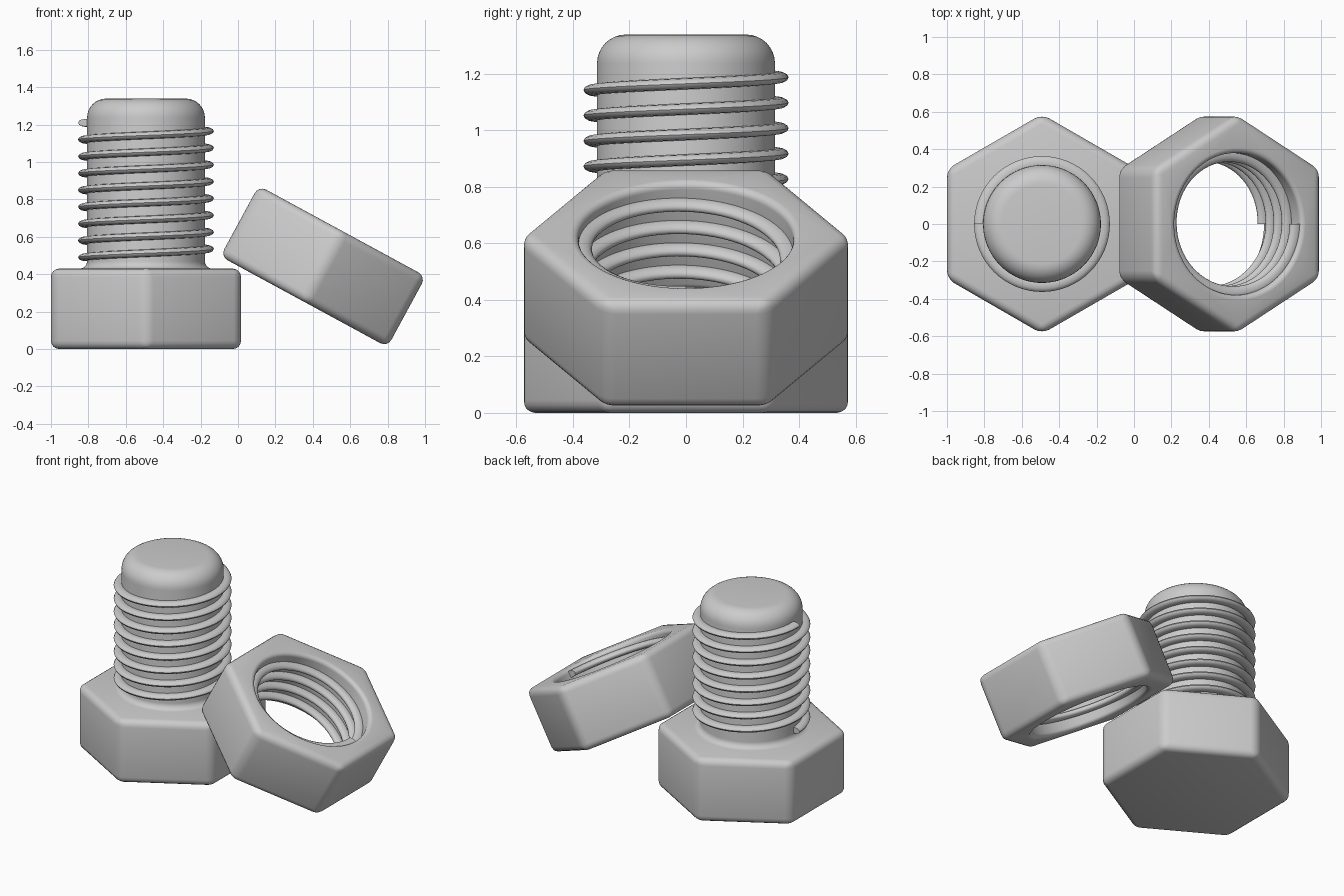
import bpy, bmesh
from math import sin, cos, pi, radians

if "Cube" in bpy.data.objects:
    bpy.data.objects.remove(bpy.data.objects["Cube"])

HEX_R, HEIGHT, PITCH = 0.587, 0.43, 0.09


def finish(name, bm, smooth_angle=35):
    bmesh.ops.recalc_face_normals(bm, faces=bm.faces)
    me = bpy.data.meshes.new(name)
    bm.to_mesh(me)
    bm.free()
    ob = bpy.data.objects.new(name, me)
    bpy.context.collection.objects.link(ob)
    smooth(ob, smooth_angle)
    return ob


def smooth(ob, angle=35):
    bpy.ops.object.select_all(action='DESELECT')
    ob.select_set(True)
    bpy.context.view_layer.objects.active = ob
    bpy.ops.object.shade_smooth_by_angle(angle=radians(angle))


def hex_block(name):
    """Rounded hexagonal prism centred on its origin, corners on +-y."""
    bm = bmesh.new()
    rings = [[bm.verts.new((HEX_R * cos(pi / 6 + i * pi / 3),
                            HEX_R * sin(pi / 6 + i * pi / 3), z)) for i in range(6)]
             for z in (-HEIGHT / 2, HEIGHT / 2)]
    bm.faces.new(rings[0][::-1])
    bm.faces.new(rings[1])
    for i in range(6):
        j = (i + 1) % 6
        bm.faces.new((rings[0][i], rings[0][j], rings[1][j], rings[1][i]))
    bmesh.ops.bevel(bm, geom=bm.edges[:], offset=0.045, segments=4,
                    profile=0.5, affect='EDGES')
    return finish(name, bm)


def lathe(name, profile, n=96):
    """Closed solid of revolution from (radius, z) points."""
    bm = bmesh.new()
    rings = [[bm.verts.new((r * cos(2 * pi * i / n), r * sin(2 * pi * i / n), z))
              for i in range(n)] for r, z in profile]
    for a, b in zip(rings, rings[1:]):
        for i in range(n):
            j = (i + 1) % n
            bm.faces.new((a[i], a[j], b[j], b[i]))
    bm.faces.new(rings[0][::-1])
    bm.faces.new(rings[-1])
    return finish(name, bm)


def thread(name, radius, depth, half_height, z0, turns, start, steps=64, sides=12):
    """Right-handed helical ridge with a rounded section and capped ends."""
    bm = bmesh.new()
    rings = []
    for k in range(turns * steps + 1):
        a, z = start + 2 * pi * k / steps, z0 + PITCH * k / steps
        ring = []
        for s in range(sides):
            t = 2 * pi * s / sides
            r = radius + depth * cos(t)
            ring.append(bm.verts.new((r * cos(a), r * sin(a), z + half_height * sin(t))))
        rings.append(ring)
    for a, b in zip(rings, rings[1:]):
        for s in range(sides):
            t = (s + 1) % sides
            bm.faces.new((a[s], a[t], b[t], b[s]))
    bm.faces.new(rings[0][::-1])
    bm.faces.new(rings[-1])
    return finish(name, bm, 50)


def arc(cr, cz, rad, a0, a1, n=8):
    return [(cr + rad * cos(radians(a0 + (a1 - a0) * i / n)),
             cz + rad * sin(radians(a0 + (a1 - a0) * i / n))) for i in range(n + 1)]


# Bolt: head, shaft with base fillet and rounded tip, thread
bolt_x = -0.492
head = hex_block("bolt_head")
head.location = (bolt_x, 0, 0.005 + HEIGHT / 2 - 0.005)
shaft = lathe("bolt_shaft", [(0.355, 0.41)] + arc(0.355, 0.47, 0.04, 270, 180)
              + arc(0.213, 1.237, 0.102, 0, 90))
shaft.location.x = bolt_x
bolt_thread = thread("bolt_thread", 0.325, 0.038, 0.02, 0.49, 8, pi)
bolt_thread.location.x = bolt_x

# Nut: hexagon with a bored hole whose rims are eased
nut = hex_block("nut")
h = HEIGHT / 2
bore = lathe("bore_cutter", [(0.395, -h - 0.05)] + arc(0.405, -h + 0.025, 0.025, 270, 180, 5)
             + arc(0.405, h - 0.025, 0.025, 180, 90, 5) + [(0.395, h + 0.05)])
mod = nut.modifiers.new("bore", 'BOOLEAN')
mod.operation, mod.object, mod.solver = 'DIFFERENCE', bore, 'EXACT'
bpy.context.view_layer.objects.active = nut
bpy.ops.object.modifier_apply(modifier=mod.name)
bpy.data.objects.remove(bore)
smooth(nut)
nut_thread = thread("nut_thread", 0.37, 0.037, 0.022, -0.18, 4, 0)

# The nut leans on the edge of the bolt head
for ob in (nut, nut_thread):
    ob.rotation_euler = (0, radians(28.5), 0)
    ob.location = (0.455, 0, 0.442)
